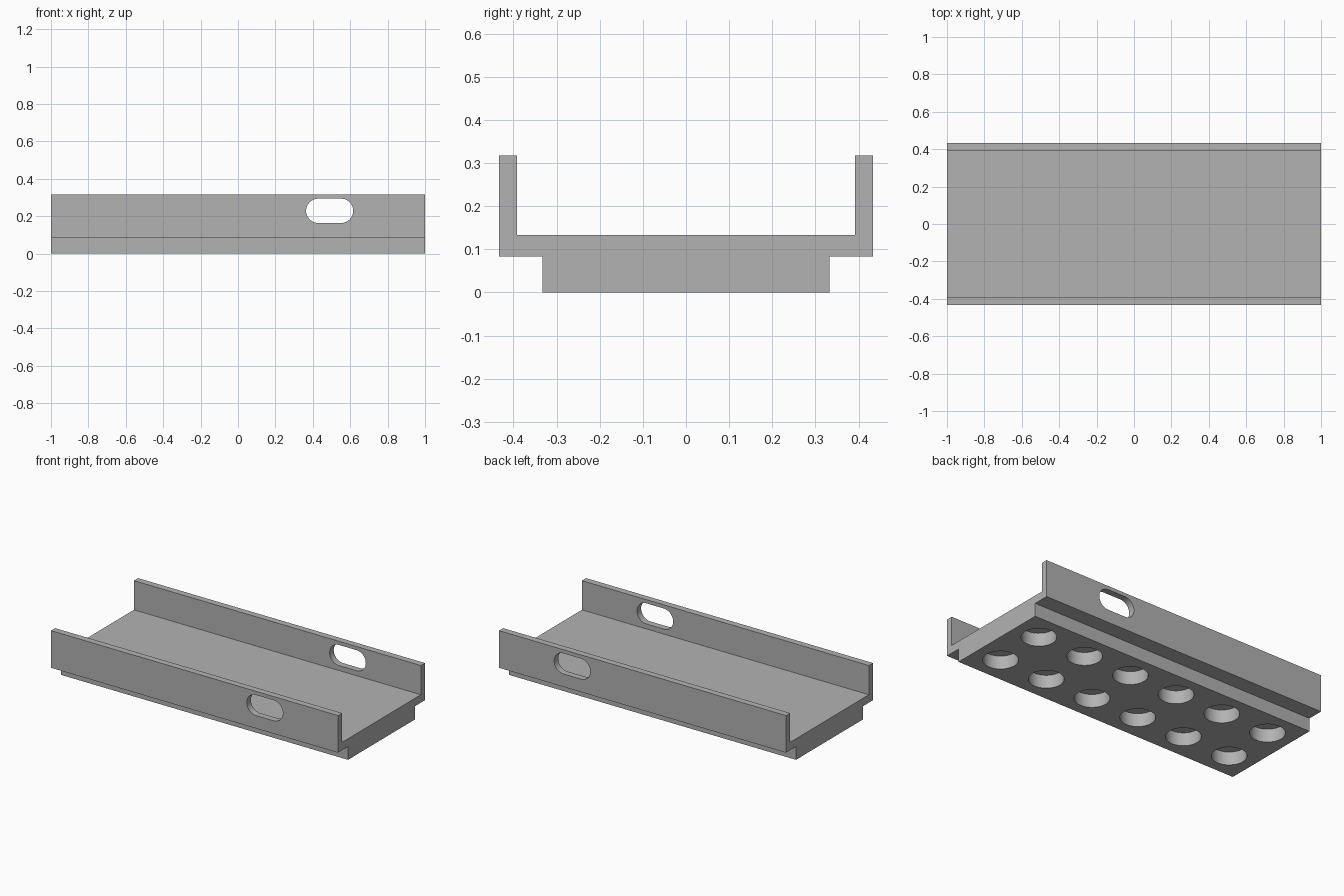
import bpy, bmesh, math
from mathutils import Vector

if "Cube" in bpy.data.objects:
    bpy.data.objects.remove(bpy.data.objects["Cube"], do_unlink=True)

grey = bpy.data.materials.new("mid_grey")
grey.use_nodes = True
grey.diffuse_color = (0.448, 0.448, 0.448, 1)
grey.node_tree.nodes["Principled BSDF"].inputs["Base Color"].default_value = grey.diffuse_color


def prism(name, outline, direction):
    """Closed solid made by sweeping a flat outline along a direction."""
    bm = bmesh.new()
    face = bm.faces.new([bm.verts.new(p) for p in outline])
    swept = bmesh.ops.extrude_face_region(bm, geom=[face])["geom"]
    moved = [v for v in swept if isinstance(v, bmesh.types.BMVert)]
    bmesh.ops.translate(bm, verts=moved, vec=Vector(direction))
    bmesh.ops.recalc_face_normals(bm, faces=bm.faces)
    mesh = bpy.data.meshes.new(name)
    bm.to_mesh(mesh)
    bm.free()
    mesh.materials.append(grey)
    obj = bpy.data.objects.new(name, mesh)
    bpy.context.collection.objects.link(obj)
    return obj


def arc(radius, start, end, steps):
    angles = [start + (end - start) * i / steps for i in range(steps + 1)]
    return [(radius * math.cos(a), radius * math.sin(a)) for a in angles]


def cut(target, cutter):
    cutter.hide_render = True
    mod = target.modifiers.new("cut", 'BOOLEAN')
    mod.operation, mod.solver, mod.object = 'DIFFERENCE', 'EXACT', cutter
    bpy.context.view_layer.objects.active = target
    bpy.ops.object.modifier_apply(modifier=mod.name)
    bpy.data.objects.remove(cutter, do_unlink=True)


# Channel body: stepped base, floor and two side walls in one profile
base_z, floor_z, wall_z = 0.083, 0.133, 0.317
half = [(0.333, 0), (0.333, base_z), (0.433, base_z),
        (0.433, wall_z), (0.392, wall_z), (0.392, floor_z)]
profile = half + [(-y, z) for y, z in reversed(half)]
body = prism("channel_body", [(-1, y, z) for y, z in profile], (2, 0, 0))

# Rounded slot through both side walls
slot_x, slot_z, radius, reach = 0.49, 0.229, 0.065, 0.061
right_end = [(x + reach, z) for x, z in arc(radius, -math.pi / 2, math.pi / 2, 20)]
left_end = [(-x, -z) for x, z in right_end]
slot = [(slot_x + x, -0.6, slot_z + z) for x, z in right_end + left_end]
cut(body, prism("slot_cutter", slot, (0, 1.2, 0)))

# Two rows of six round sockets in the underside
circle = arc(0.1, 0, 2 * math.pi, 40)[:-1]
for column in range(6):
    for side in (-1, 1):
        cx, cy = (column - 2.5) / 3, side / 6
        ring = [(cx + x, cy + y, -0.05) for x, y in circle]
        cut(body, prism("socket_cutter", ring, (0, 0, base_z + 0.05)))

# Smooth hole walls, crisp edges
bpy.ops.object.select_all(action='DESELECT')
body.select_set(True)
bpy.context.view_layer.objects.active = body
bpy.ops.object.shade_smooth_by_angle(angle=math.radians(30))
